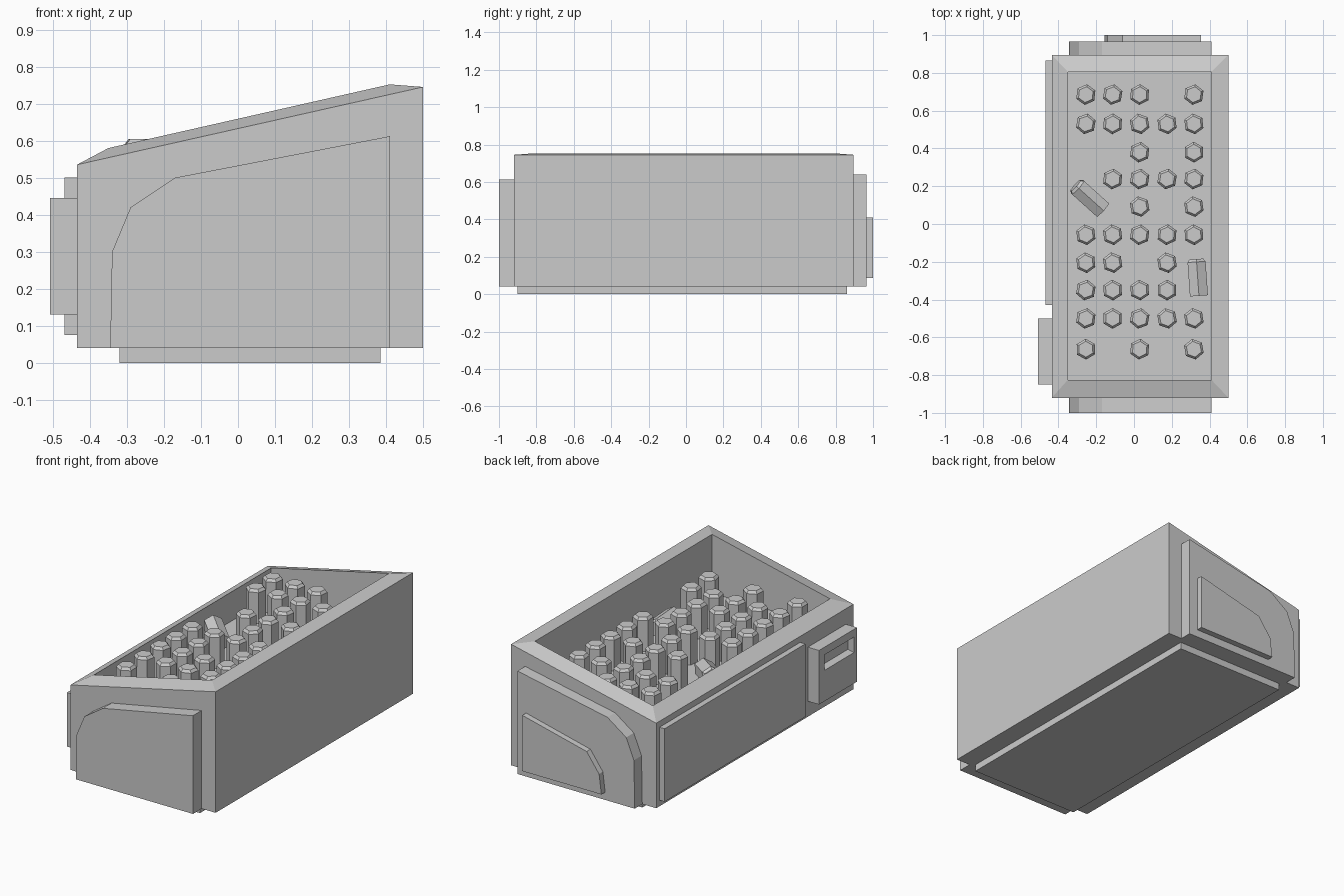
import bpy, bmesh, math, random
from mathutils import Matrix, Vector

if "Cube" in bpy.data.objects:
    bpy.data.objects.remove(bpy.data.objects["Cube"])

random.seed(4)


def finish(bm, name):
    bmesh.ops.recalc_face_normals(bm, faces=bm.faces)
    me = bpy.data.meshes.new(name)
    bm.to_mesh(me)
    bm.free()
    ob = bpy.data.objects.new(name, me)
    bpy.context.collection.objects.link(ob)
    return ob


def loft(name, loops):
    """Closed solid running through equal-length loops of points."""
    bm = bmesh.new()
    rings = [[bm.verts.new(p) for p in loop] for loop in loops]
    n = len(rings[0])
    for a, b in zip(rings, rings[1:]):
        for i in range(n):
            j = (i + 1) % n
            bm.faces.new((a[i], a[j], b[j], b[i]))
    bm.faces.new(rings[0])
    bm.faces.new(rings[-1])
    return finish(bm, name)


def rect(x0, x1, y0, y1, z0, z1):
    """Rectangle that slopes from z0 at x0 to z1 at x1."""
    return [(x0, y0, z0), (x1, y0, z1), (x1, y1, z1), (x0, y1, z0)]


def panel(name, profile, y0, y1):
    return loft(name, [[(x, y, z) for x, z in profile] for y in (y0, y1)])


def box(name, x0, x1, y0, y1, z0, z1):
    return loft(name, [rect(x0, x1, y0, y1, z, z) for z in (z0, z1)])


# Wedge-shaped case with raised sloping rim and a flat-floored tray
FLOOR, TOP = 0.41, 0.605
loft("case", [
    rect(-0.435, 0.50, -0.92, 0.895, 0.04, 0.04),
    rect(-0.435, 0.50, -0.92, 0.895, 0.535, 0.745),
    rect(-0.35, 0.41, -0.825, 0.805, 0.58, 0.752),
    rect(-0.35, 0.41, -0.825, 0.805, FLOOR, FLOOR),
])
box("base_plate", -0.32, 0.385, -0.90, 0.86, 0, 0.04)

# Stepped end panels
panel("front_panel", [(-0.345, 0.04), (-0.34, 0.30), (-0.29, 0.42),
                      (-0.17, 0.50), (0.41, 0.612), (0.41, 0.04)], -1.0, -0.92)
panel("back_panel", [(-0.345, 0.04), (-0.34, 0.32), (-0.29, 0.44),
                     (-0.17, 0.525), (0.41, 0.64), (0.41, 0.04)], 0.895, 0.965)
panel("back_cover", [(-0.155, 0.085), (-0.14, 0.20), (-0.06, 0.31),
                     (0.355, 0.41), (0.355, 0.085)], 0.965, 1.0)

# Left side: long plate and a small block with a slot
box("side_plate", -0.468, -0.435, -0.43, 0.865, 0.075, 0.50)


def side_rect(x, y0, y1, z0, z1):
    return [(x, y0, z0), (x, y1, z0), (x, y1, z1), (x, y0, z1)]


loft("side_latch", [
    side_rect(-0.435, -0.85, -0.50, 0.13, 0.445),
    side_rect(-0.507, -0.85, -0.50, 0.13, 0.445),
    side_rect(-0.507, -0.82, -0.55, 0.31, 0.40),
    side_rect(-0.47, -0.82, -0.55, 0.32, 0.39),
])


# Six-sided pegs with a small chamfer at the top
def peg(name, matrix):
    h = TOP - FLOOR
    loops = []
    for r, z in ((0.055, 0), (0.055, h - 0.015), (0.042, h)):
        loops.append([matrix @ Vector((r * math.cos(k * math.pi / 3),
                                       r * math.sin(k * math.pi / 3), z))
                      for k in range(6)])
    loft(name, loops)


columns = (-0.255, -0.113, 0.03, 0.175, 0.317)
rows = {0.685: "11101", 0.53: "11111", 0.38: "00101", 0.238: "01111",
        0.092: "00101", -0.057: "11111", -0.205: "11010", -0.35: "11110",
        -0.50: "11111", -0.663: "10101"}
for y, used in rows.items():
    for x, u in zip(columns, used):
        if u == "1":
            turn = Matrix.Rotation(math.radians(30 + random.uniform(-12, 12)), 4, 'Z')
            peg("peg", Matrix.Translation((x, y, FLOOR)) @ turn)

# Two loose pegs lying in the tray
for cx, cy, cz, angle, tilt in ((-0.238, 0.14, 0.49, 138, 80), (0.337, -0.283, 0.465, 94, 90)):
    turn = (Matrix.Rotation(math.radians(angle), 4, 'Z')
            @ Matrix.Rotation(math.radians(tilt), 4, 'Y'))
    peg("fallen_peg", Matrix.Translation((cx, cy, cz)) @ turn
        @ Matrix.Translation((0, 0, (FLOOR - TOP) / 2)))
